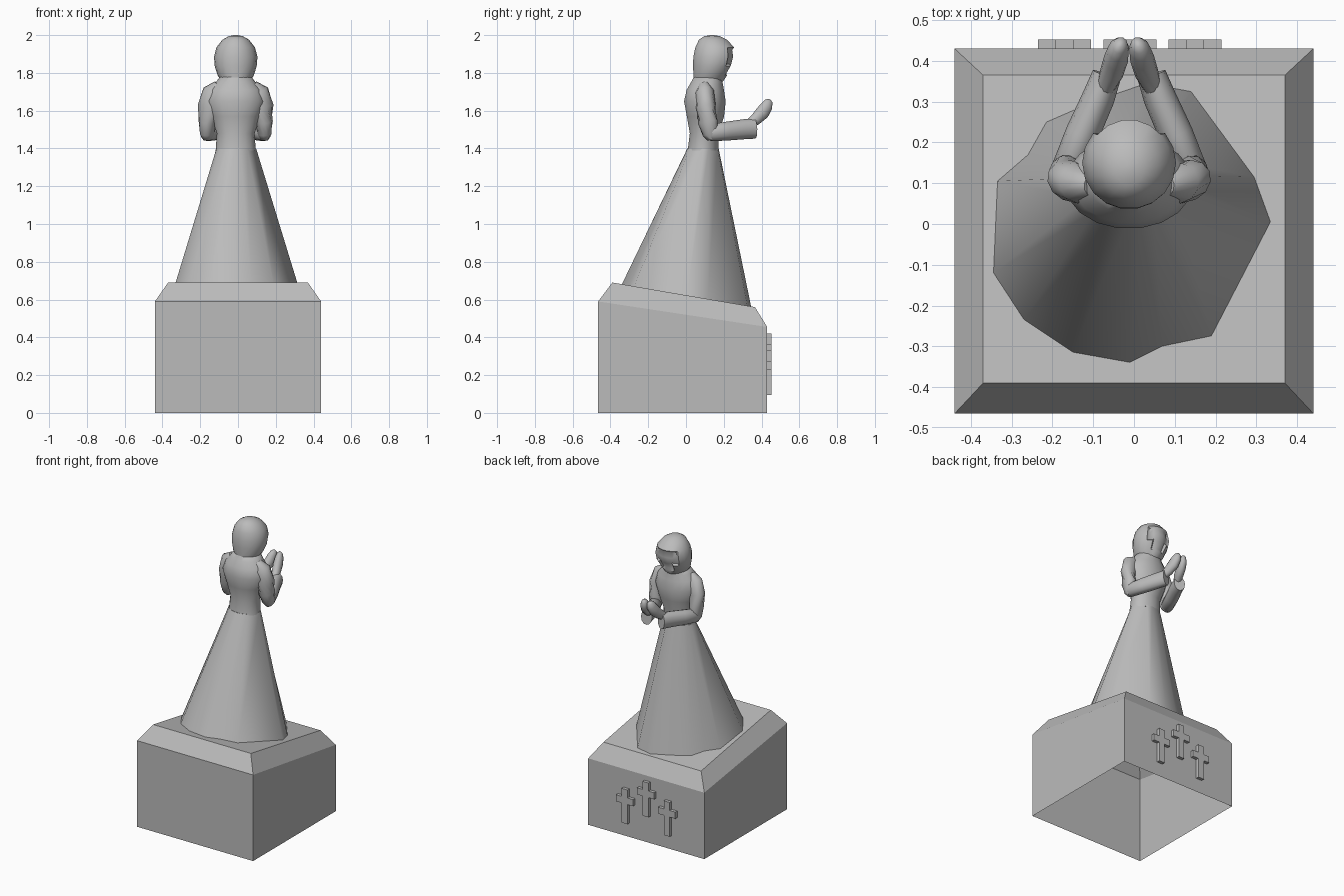
import bpy, bmesh
from math import sin, cos, tau, radians, atan2
from mathutils import Vector

cube = bpy.data.objects.get("Cube")
if cube:
    bpy.data.objects.remove(cube, do_unlink=True)

stone = bpy.data.materials.new("grey stone")
stone.use_nodes = True
GREY = (0.5, 0.5, 0.5, 1)
stone.diffuse_color = GREY
stone.node_tree.nodes["Principled BSDF"].inputs["Base Color"].default_value = GREY


def finish(name, bm, smooth=None):
    bmesh.ops.recalc_face_normals(bm, faces=bm.faces)
    mesh = bpy.data.meshes.new(name)
    bm.to_mesh(mesh)
    bm.free()
    mesh.materials.append(stone)
    obj = bpy.data.objects.new(name, mesh)
    bpy.context.collection.objects.link(obj)
    if smooth:
        bpy.ops.object.select_all(action="DESELECT")
        obj.select_set(True)
        bpy.context.view_layer.objects.active = obj
        bpy.ops.object.shade_smooth_by_angle(angle=radians(smooth))
    return obj


def loft(rings, cap_start=True, cap_end=True):
    """Skin a list of equally long point rings."""
    bm = bmesh.new()
    rows = [[bm.verts.new(p) for p in ring] for ring in rings]
    n = len(rows[0])
    for a, b in zip(rows, rows[1:]):
        for i in range(n):
            j = (i + 1) % n
            bm.faces.new((a[i], a[j], b[j], b[i]))
    if cap_start:
        bm.faces.new(rows[0])
    if cap_end:
        bm.faces.new(rows[-1])
    return bm


def ellipse(cy, z, rx, ry, n=18, cx=-0.012):
    return [(cx + rx * cos(tau * i / n), cy + ry * sin(tau * i / n), z) for i in range(n)]


def tube(path, n=12):
    """Elliptical tube: path entries are (x, y, z, side radius, up radius)."""
    pts = [Vector(p[:3]) for p in path]
    rings = []
    for i, p in enumerate(path):
        t = (pts[min(i + 1, len(pts) - 1)] - pts[max(i - 1, 0)]).normalized()
        side = Vector((t.y, -t.x, 0)).normalized()
        up = side.cross(t)
        rings.append([pts[i] + side * p[3] * cos(tau * k / n) + up * p[4] * sin(tau * k / n)
                      for k in range(n)])
    return loft(rings)


# Pedestal: open underneath, sloping top with a wide chamfer
def rectangle(x, y0, y1, z0, z1):
    return [(-x, y0, z0), (x, y0, z0), (x, y1, z1), (-x, y1, z1)]


finish("pedestal", loft([rectangle(0.44, -0.465, 0.43, 0, 0),
                         rectangle(0.44, -0.465, 0.43, 0.59, 0.455),
                         rectangle(0.37, -0.39, 0.365, 0.69, 0.56)], cap_start=False))

# Three raised crosses on the back of the pedestal
CROSS = [(0.022, 0), (0.022, 0.135), (0.065, 0.135), (0.065, 0.18), (0.022, 0.18), (0.022, 0.235)]
outline = CROSS + [(-x, z) for x, z in reversed(CROSS)]
for name, cx, z0 in (("right_cross", -0.17, 0.095), ("middle_cross", -0.01, 0.185), ("left_cross", 0.15, 0.095)):
    finish(name, loft([[(cx + x, y, z0 + z) for x, z in outline] for y in (0.428, 0.452)]))

# Skirt: uneven hem resting on the sloped top, drawn in to the waist
HEM = [(0.335, 0.005), (0.295, 0.115), (0.14, 0.325), (0.03, 0.345), (-0.1, 0.3), (-0.215, 0.25),
       (-0.26, 0.17), (-0.335, 0.105), (-0.345, -0.12), (-0.27, -0.235), (-0.15, -0.315),
       (-0.01, -0.34), (0.07, -0.3), (0.19, -0.275)]
hem = [(x, y, 0.688 - (y + 0.39) * 0.172) for x, y in HEM]
waist = []
for x, y in HEM:
    a = atan2(y, x)
    waist.append((-0.012 + 0.108 * cos(a), 0.09 + 0.083 * sin(a), 1.4))
finish("skirt", loft([hem, waist], cap_start=False), 50)

# Torso and neck
TORSO = [(0.09, 1.39, 0.106, 0.082), (0.097, 1.48, 0.1, 0.078), (0.103, 1.57, 0.13, 0.1),
         (0.1, 1.65, 0.158, 0.112), (0.102, 1.71, 0.14, 0.1), (0.11, 1.75, 0.105, 0.085),
         (0.118, 1.785, 0.08, 0.075)]
finish("torso", loft([ellipse(*r) for r in TORSO]), 60)

# Head in a hood, with the face set slightly back inside its rim
HEAD = [(0.115, 1.745, 0.068, 0.075), (0.128, 1.785, 0.095, 0.09), (0.143, 1.835, 0.111, 0.107),
        (0.15, 1.885, 0.115, 0.113), (0.152, 1.935, 0.102, 0.104), (0.143, 1.975, 0.071, 0.076),
        (0.138, 1.994, 0.038, 0.042), (0.138, 2.0, 0.01, 0.01)]
bm = loft([ellipse(*r) for r in HEAD])
bm.normal_update()
face = [f for f in bm.faces
        if f.normal.y > 0.7 and 1.8 < f.calc_center_median().z < 1.94]
bmesh.ops.inset_region(bm, faces=face, thickness=0.012, depth=-0.012)
finish("head", bm, 50)

# Arms bent at the elbow, hands held together and raised
for label, s in (("left", 1), ("right", -1)):
    def place(path):
        return [(-0.012 + s * x, *rest) for x, *rest in path]
    finish(label + "_upper_arm", tube(place([
        (0.085, 0.095, 1.73, 0.03, 0.035), (0.118, 0.1, 1.695, 0.05, 0.06),
        (0.142, 0.105, 1.62, 0.05, 0.062), (0.15, 0.115, 1.54, 0.045, 0.055),
        (0.152, 0.13, 1.475, 0.037, 0.042), (0.152, 0.135, 1.445, 0.02, 0.022)])), 60)
    finish(label + "_forearm", tube(place([
        (0.16, 0.105, 1.48, 0.02, 0.025), (0.152, 0.13, 1.483, 0.04, 0.045),
        (0.115, 0.22, 1.492, 0.042, 0.05), (0.075, 0.31, 1.502, 0.04, 0.053),
        (0.055, 0.365, 1.505, 0.036, 0.053)])), 50)
    finish(label + "_hand", tube(place([
        (0.06, 0.33, 1.525, 0.022, 0.025), (0.043, 0.37, 1.555, 0.029, 0.032),
        (0.032, 0.405, 1.59, 0.03, 0.038), (0.026, 0.428, 1.625, 0.026, 0.033),
        (0.022, 0.438, 1.65, 0.018, 0.022), (0.021, 0.441, 1.66, 0.006, 0.008)])), 60)
